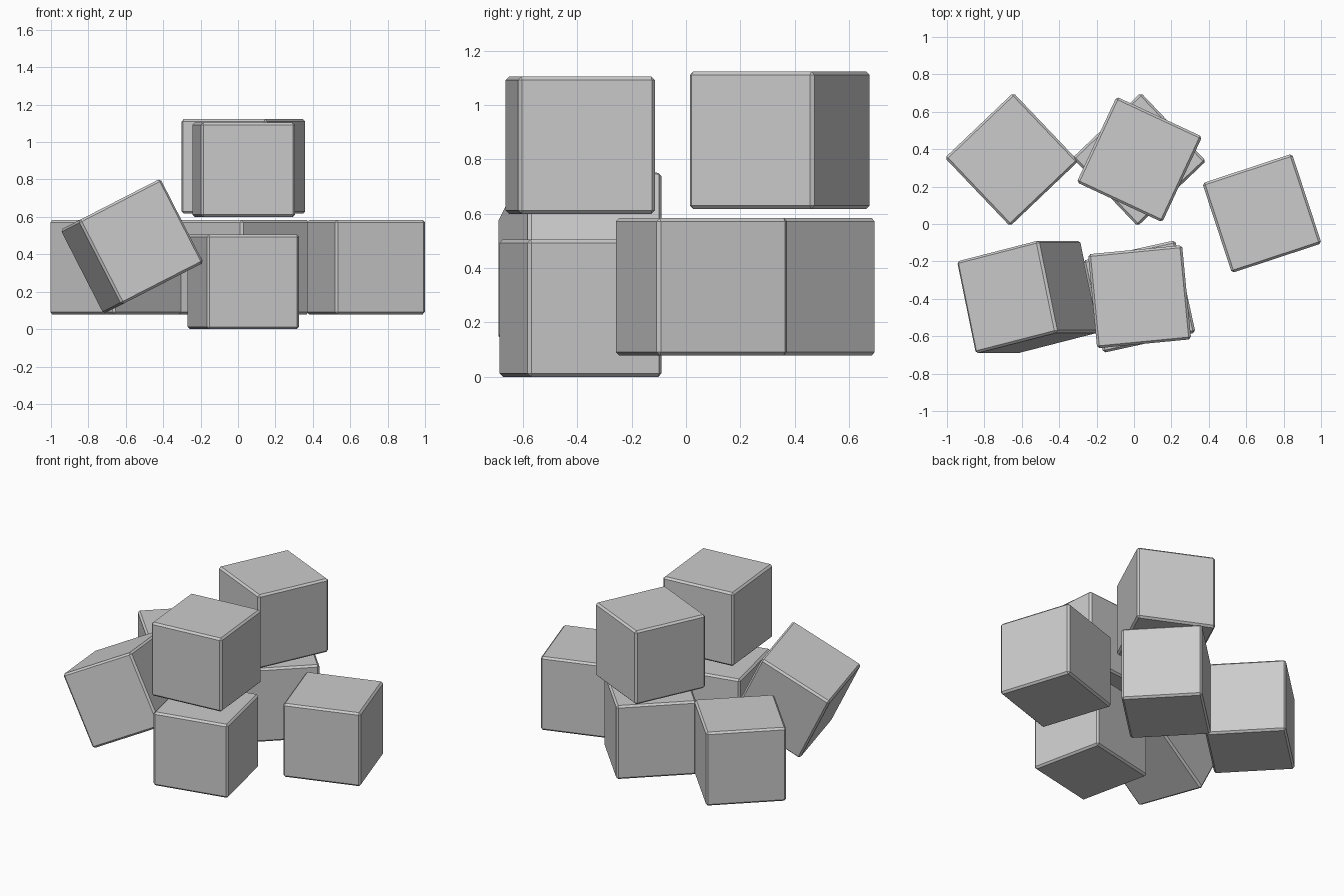
import bpy, bmesh
from math import radians
from mathutils import Matrix, Vector

if "Cube" in bpy.data.objects:
    bpy.data.objects.remove(bpy.data.objects["Cube"])

SIZE, BEVEL = 0.505, 0.0125


def block(name, centre, rotation):
    # cube with a thin single-step chamfer on every edge
    bm = bmesh.new()
    bmesh.ops.create_cube(bm, size=SIZE)
    bmesh.ops.bevel(bm, geom=bm.edges[:], offset=BEVEL, segments=1,
                    affect='EDGES', profile=0.5)
    mesh = bpy.data.meshes.new(name)
    bm.to_mesh(mesh)
    bm.free()
    ob = bpy.data.objects.new(name, mesh)
    ob.matrix_world = Matrix.Translation(centre) @ rotation.to_4x4()
    bpy.context.collection.objects.link(ob)


# upright blocks: name, centre, turn about z
for name, centre, turn in [
    ("back_left_block", (-0.654, 0.345, 0.331), 43.6),
    ("back_middle_block", (0.028, 0.345, 0.331), 43.6),
    ("right_block", (0.684, 0.057, 0.331), 18.2),
    ("front_middle_block", (0.028, -0.388, 0.2525), 12.4),
    ("back_upper_block", (0.029, 0.345, 0.870), -25.0),
    ("front_upper_block", (0.030, -0.389, 0.852), 5.5),
]:
    block(name, centre, Matrix.Rotation(radians(turn), 3, 'Z'))

# tilted block leaning at the front left, oriented by its own axes
up = Vector((-0.228, 0.0, 0.445)).normalized()
side = Vector((0.43, 0.11, 0.215))
side = (side - up * side.dot(up)).normalized()
tilt = Matrix((side, up.cross(side), up)).transposed()
block("leaning_block", (-0.567, -0.39, 0.443), tilt)
